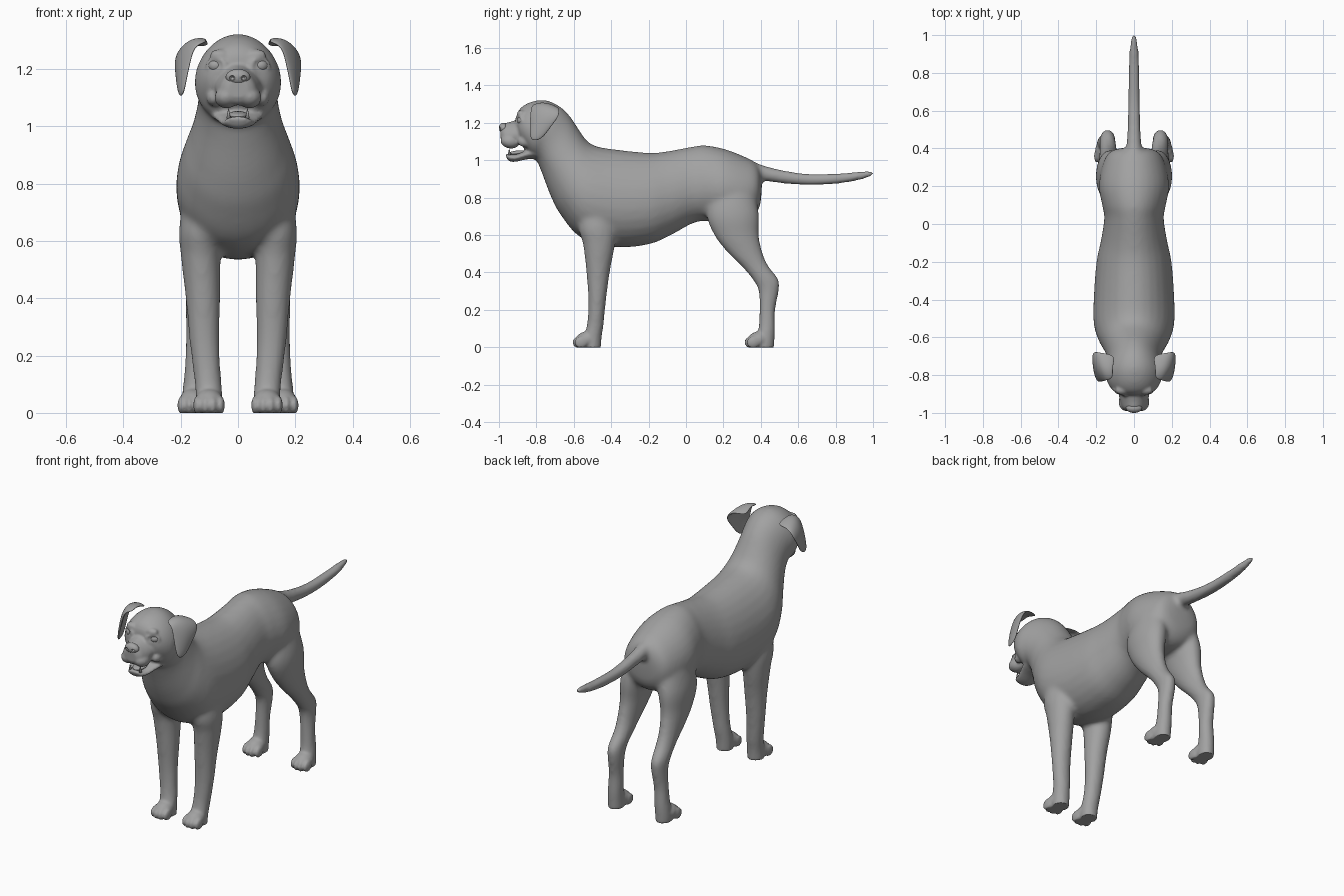
import bpy, bmesh, math
from mathutils import Vector, Matrix

if "Cube" in bpy.data.objects:
    bpy.data.objects.remove(bpy.data.objects["Cube"])

coat = bpy.data.materials.new("grey_coat")
coat.diffuse_color = (0.36, 0.36, 0.36, 1)
coat.use_nodes = True
coat.node_tree.nodes["Principled BSDF"].inputs["Base Color"].default_value = coat.diffuse_color


def finish(bm, name):
    bmesh.ops.recalc_face_normals(bm, faces=bm.faces)
    me = bpy.data.meshes.new(name)
    bm.to_mesh(me)
    bm.free()
    me.materials.append(coat)
    me.shade_smooth()
    ob = bpy.data.objects.new(name, me)
    bpy.context.collection.objects.link(ob)
    return ob


def apply(ob, kind, **props):
    mod = ob.modifiers.new(kind.lower(), kind)
    for key, value in props.items():
        setattr(mod, key, value)
    bpy.ops.object.select_all(action='DESELECT')
    bpy.context.view_layer.objects.active = ob
    ob.select_set(True)
    bpy.ops.object.modifier_apply(modifier=mod.name)


def spline(rows, steps=5):
    out = []
    for i in range(len(rows) - 1):
        a, b = rows[max(i - 1, 0)], rows[i]
        c, d = rows[i + 1], rows[min(i + 2, len(rows) - 1)]
        for k in range(steps):
            t = k / steps
            out.append([0.5 * (2*q + (r-p)*t + (2*p-5*q+4*r-s)*t*t + (3*q-p-3*r+s)*t**3)
                        for p, q, r, s in zip(a, b, c, d)])
    return out + [list(rows[-1])]


def loft(bm, rows, egg=0.0, side=1, n=28):
    """Row: y, z of one edge, y, z of the opposite edge, half width, centre x."""
    rings = []
    for y1, z1, y2, z2, w, cx in spline(rows):
        ring = []
        for k in range(n):
            a = math.tau * k / n
            s = math.sin(a)
            ring.append(bm.verts.new((side * (cx + w * math.cos(a) * (1 - egg * s)),
                                      (y1 + y2) / 2 + s * (y1 - y2) / 2,
                                      (z1 + z2) / 2 + s * (z1 - z2) / 2)))
        rings.append(ring)
    for r0, r1 in zip(rings, rings[1:]):
        for k in range(n):
            bm.faces.new((r0[k], r0[(k+1) % n], r1[(k+1) % n], r1[k]))
    bm.faces.new(rings[0])
    bm.faces.new(rings[-1])


def ball(bm, pos, radii, tilt=0.0):
    m = Matrix.Translation(pos) @ Matrix.Rotation(tilt, 4, 'X') @ Matrix.Diagonal((*radii, 1))
    bmesh.ops.create_uvsphere(bm, u_segments=24, v_segments=16, radius=1, matrix=m)


def limb(rows):
    return [(cy + ry, z, cy - ry, z, rx, cx) for z, cy, ry, cx, rx in rows]


# Torso, neck and skull
bm = bmesh.new()
loft(bm, [(.405, .93, .405, .84, .05, 0), (.375, .985, .39, .74, .125, 0),
          (.30, 1.025, .33, .68, .165, 0), (.20, 1.062, .2, .67, .185, 0),
          (.10, 1.08, .1, .675, .168, 0), (.03, 1.072, .03, .66, .157, 0),
          (-.10, 1.048, -.08, .60, .175, 0), (-.20, 1.04, -.2, .55, .198, 0),
          (-.38, 1.058, -.38, .535, .212, 0), (-.48, 1.075, -.56, .585, .213, 0),
          (-.53, 1.105, -.665, .70, .19, 0), (-.57, 1.16, -.72, .80, .162, 0),
          (-.62, 1.235, -.77, .93, .14, 0), (-.68, 1.292, -.80, 1.0, .142, 0),
          (-.755, 1.322, -.825, 1.01, .152, 0), (-.83, 1.312, -.85, 1.04, .14, 0),
          (-.885, 1.28, -.885, 1.09, .11, 0), (-.908, 1.24, -.90, 1.13, .07, 0)], egg=.1)

# Tail
loft(bm, [(.30, 1.02, .30, .90, .05, 0), (.38, .985, .38, .895, .042, 0),
          (.50, .951, .50, .877, .036, 0), (.65, .928, .65, .866, .033, 0),
          (.80, .93, .80, .872, .03, 0), (.92, .94, .92, .89, .025, 0),
          (.985, .946, .985, .91, .017, 0), (1.008, .938, 1.008, .92, .008, 0)])

front_leg = limb([(.82, -.47, .08, .11, .07), (.65, -.475, .10, .13, .075),
                  (.55, -.465, .086, .13, .07), (.40, -.47, .063, .122, .061),
                  (.25, -.475, .048, .117, .053), (.12, -.485, .045, .106, .048),
                  (.05, -.50, .05, .1, .048), (-.02, -.50, .045, .1, .045)])
hind_leg = limb([(.90, .25, .10, .09, .07), (.72, .25, .14, .12, .08),
                 (.60, .27, .12, .13, .066), (.50, .32, .092, .135, .053),
                 (.43, .372, .073, .136, .047), (.36, .427, .07, .14, .043),
                 (.30, .442, .055, .14, .041), (.20, .435, .043, .145, .039),
                 (.10, .432, .046, .15, .042), (.04, .42, .055, .153, .045),
                 (-.02, .42, .05, .153, .043)])
for side in (-1, 1):
    loft(bm, front_leg, side=side)
    loft(bm, hind_leg, side=side)
body = finish(bm, "body")
apply(body, 'REMESH', mode='VOXEL', voxel_size=.012)
apply(body, 'SMOOTH', factor=.5, iterations=9)

# Muzzle, jaw, brows and paws are blended into the body in a finer pass
bm = bmesh.new()
bm.from_mesh(body.data)
bpy.data.objects.remove(body)
loft(bm, [(-.83, 1.24, -.83, 1.085, .10, 0), (-.89, 1.222, -.89, 1.083, .083, 0),
          (-.94, 1.205, -.94, 1.073, .071, 0), (-.975, 1.195, -.975, 1.078, .058, 0),
          (-.992, 1.17, -.99, 1.10, .035, 0)], egg=.22)
loft(bm, [(-.79, 1.08, -.79, 1.005, .10, 0), (-.85, 1.055, -.85, 1.005, .082, 0),
          (-.91, 1.032, -.91, .992, .06, 0), (-.95, 1.034, -.945, .995, .045, 0),
          (-.966, 1.036, -.96, 1.015, .026, 0)], egg=-.1)
for side in (-1, 1):
    # Hanging upper lips and cheek
    ball(bm, (side * .04, -.94, 1.1), (.042, .052, .037), -.15)
    ball(bm, (side * .082, -.86, 1.1), (.028, .04, .03))
    # Brow and eyelid rims
    ball(bm, (side * .062, -.882, 1.25), (.036, .022, .018), .4)
    for k in range(20):
        a = math.tau * k / 20
        ball(bm, (side * (.077 + .03 * math.cos(a)),
                  -.893 + .016 * math.cos(a), 1.212 + .024 * math.sin(a)), (.007, .008, .006))
    # Paws and toes
    for cx, cy in ((.101, -.535), (.156, .385)):
        ball(bm, (side * cx, cy, .038), (.05, .062, .046), .3)
        for k in range(4):
            off = k - 1.5
            ball(bm, (side * (cx + off * .027), cy - .043 + .012 * abs(off), .027),
                 (.0145, .036, .032), .25)
body = finish(bm, "body")
apply(body, 'REMESH', mode='VOXEL', voxel_size=.0075)
apply(body, 'SMOOTH', factor=.5, iterations=3)
for v in body.data.vertices:
    v.co.z = max(v.co.z, 0)
body.data.shade_smooth()

# Nose with carved nostrils
bm = bmesh.new()
ball(bm, (0, -.975, 1.172), (.043, .025, .028), .15)
nose = finish(bm, "nose")
for side in (-1, 1):
    bm = bmesh.new()
    ball(bm, (side * .021, -1.0, 1.168), (.011, .014, .009))
    cutter = finish(bm, "nostril_cutter")
    cutter.hide_render = True
    apply(nose, 'BOOLEAN', operation='DIFFERENCE', object=cutter, solver='EXACT')
    bpy.data.objects.remove(cutter)

# Eyes
for side, label in ((-1, "right"), (1, "left")):
    bm = bmesh.new()
    ball(bm, (side * .077, -.876, 1.212), (.028, .026, .024))
    finish(bm, label + "_eye")

# Tongue and lower teeth
bm = bmesh.new()
ball(bm, (0, -.90, 1.04), (.035, .05, .012), .1)
finish(bm, "tongue")
bm = bmesh.new()
for side in (-1, 1):
    bmesh.ops.create_cone(bm, cap_ends=True, segments=10, radius1=.008, radius2=.001, depth=.035,
                          matrix=Matrix.Translation((side * .033, -.945, 1.045)))
finish(bm, "lower_teeth")

# Folded ears, rows from the skull down to the tip, front to back
flap = [[(.105, -.82, 1.292), (.115, -.76, 1.308), (.09, -.69, 1.275)],
        [(.15, -.83, 1.285), (.165, -.77, 1.312), (.175, -.68, 1.285)],
        [(.165, -.836, 1.225), (.207, -.765, 1.26), (.222, -.667, 1.245)],
        [(.18, -.838, 1.16), (.208, -.79, 1.17), (.214, -.72, 1.18)],
        [(.192, -.832, 1.108), (.203, -.80, 1.10), (.203, -.762, 1.122)]]
for side, label in ((-1, "right"), (1, "left")):
    bm = bmesh.new()
    grid = [[bm.verts.new((side * x, y, z)) for x, y, z in row] for row in flap]
    for r0, r1 in zip(grid, grid[1:]):
        for k in range(2):
            bm.faces.new((r0[k], r0[k+1], r1[k+1], r1[k]))
    ear = finish(bm, label + "_ear")
    apply(ear, 'SOLIDIFY', thickness=.016, offset=0)
    apply(ear, 'SUBSURF', levels=3)
    ear.data.shade_smooth()
